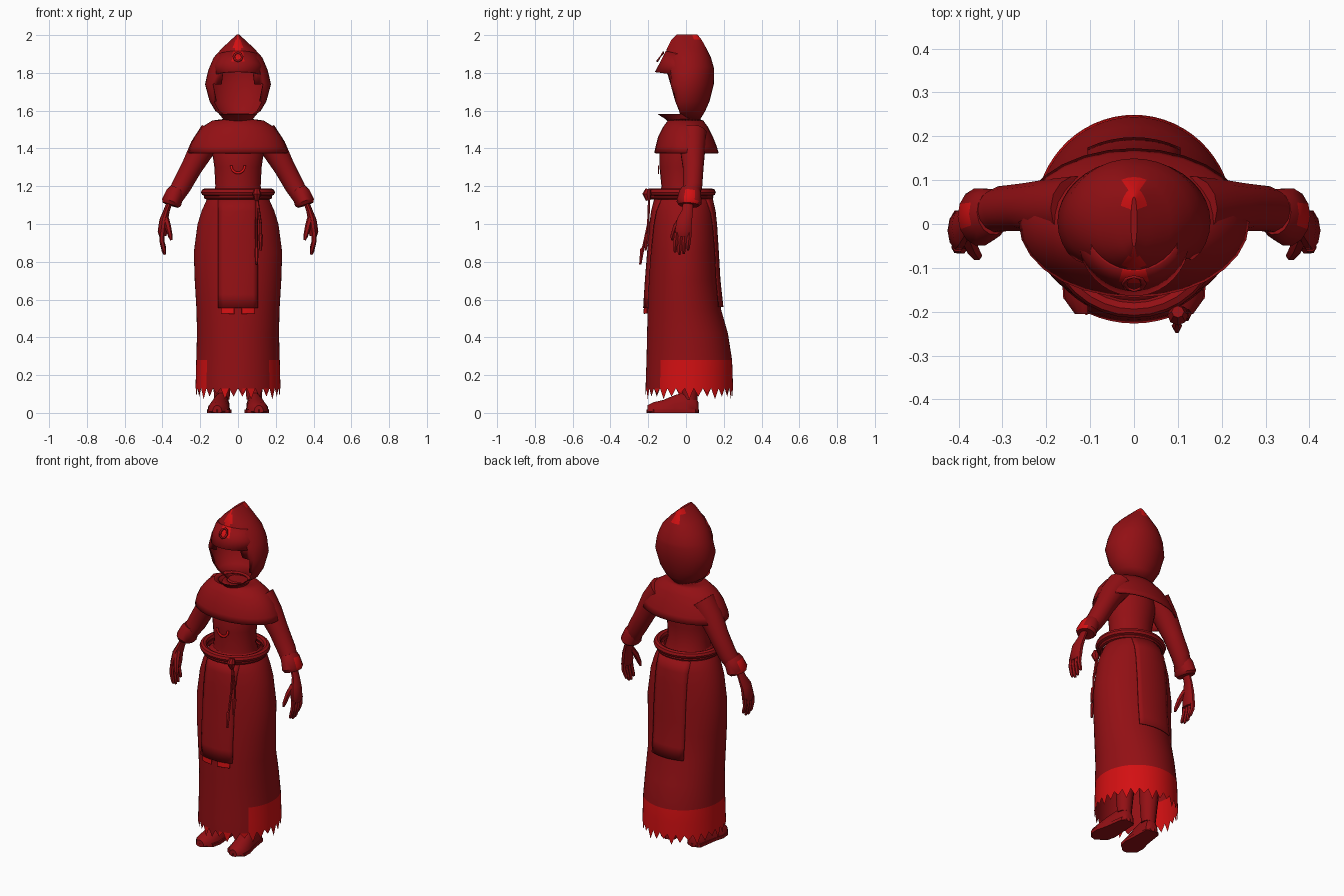
import bpy, bmesh, math
from mathutils import Vector

if "Cube" in bpy.data.objects:
    bpy.data.objects.remove(bpy.data.objects["Cube"])

def material(name, rgb):
    m = bpy.data.materials.new(name)
    m.diffuse_color = (*rgb, 1)
    m.use_nodes = True
    m.node_tree.nodes["Principled BSDF"].inputs["Base Color"].default_value = m.diffuse_color
    return m

MATS = [material("dark red cloth", (0.29, 0.005, 0.007)),
        material("bright red trim", (0.65, 0.005, 0.006))]

def finish(name, bm, rule=None, angle=40, thick=0):
    """Turn a bmesh into a shaded object, colouring faces by a rule on their centres."""
    bmesh.ops.recalc_face_normals(bm, faces=bm.faces)
    for f in bm.faces:
        f.material_index = int(rule(f.calc_center_median())) if rule else 0
    me = bpy.data.meshes.new(name)
    bm.to_mesh(me)
    bm.free()
    ob = bpy.data.objects.new(name, me)
    bpy.context.collection.objects.link(ob)
    for m in MATS:
        me.materials.append(m)
    if thick:
        mod = ob.modifiers.new("thickness", 'SOLIDIFY')
        mod.thickness = thick
        mod.offset = 0
    bpy.ops.object.select_all(action='DESELECT')
    ob.select_set(True)
    bpy.context.view_layer.objects.active = ob
    bpy.ops.object.shade_smooth_by_angle(angle=math.radians(angle))
    return ob

def skin(rings, closed=True, caps=(False, False)):
    """Bridge equal-length rings of points with quads."""
    bm = bmesh.new()
    rows = [[bm.verts.new(p) for p in r] for r in rings]
    n = len(rows[0])
    for a, b in zip(rows, rows[1:]):
        for i in range(n if closed else n - 1):
            j = (i + 1) % n
            bm.faces.new((a[i], a[j], b[j], b[i]))
    for cap, r in zip(caps, (rows[0], rows[-1])):
        if cap:
            bm.faces.new(r)
    return bm

def oval(z, hw, yf, yb, n):
    c, r = (yf + yb) / 2, (yb - yf) / 2
    return [Vector((hw * math.sin(2 * math.pi * i / n),
                    c - r * math.cos(2 * math.pi * i / n), z)) for i in range(n)]

def tube(path, radii, n=10, flat=1.0):
    """Tapered tube along a mostly downward path."""
    pts = [Vector(p) for p in path]
    rings = []
    for i, (p, r) in enumerate(zip(pts, radii)):
        d = pts[min(i + 1, len(pts) - 1)] - pts[max(i - 1, 0)]
        q = Vector((0, 0, -1)).rotation_difference(d)
        rings.append([p + q @ Vector((r * flat * math.cos(2 * math.pi * k / n),
                                      r * math.sin(2 * math.pi * k / n), 0)) for k in range(n)])
    return skin(rings, caps=(True, True))

# Skirt: z, half width, front y, back y
SKIRT = [(1.17, .13, -.14, .11), (1.13, .165, -.165, .14), (1.07, .192, -.175, .148),
         (1.0, .214, -.182, .155), (.85, .234, -.19, .163), (.7, .229, -.198, .17),
         (.55, .22, -.203, .185), (.42, .217, -.206, .222), (.28, .221, -.209, .244),
         (.2, .223, -.212, .247), (.13, .225, -.214, .249)]
N = 60
bm = skin([oval(*r, N) for r in SKIRT])
bm.verts.ensure_lookup_table()
last = list(bm.verts)[-N:]
# Ragged hem teeth
for i in range(0, N, 2):
    a, m, b = last[i], last[i + 1], last[(i + 2) % N]
    tip = bm.verts.new(m.co + Vector((0, 0, -.03 - .028 * ((i * 7) % 3) / 2)))
    bm.faces.new((a, m, tip))
    bm.faces.new((m, b, tip))
def hem_rule(c):
    if c.z > .28 or c.y < -.14 and c.z > .125:
        return 0
    if c.z < .125:
        return c.y > -.1 or int((c.x + 1) / .06) % 2
    return 1
finish("skirt", bm, hem_rule)

def skirt_y(x, z, back):
    for (z0, w0, f0, b0), (z1, w1, f1, b1) in zip(SKIRT, SKIRT[1:]):
        if z1 <= z <= z0:
            t = (z0 - z) / (z0 - z1)
            w, f, b = w0 + (w1 - w0) * t, f0 + (f1 - f0) * t, b0 + (b1 - b0) * t
            s = math.sqrt(max(0, 1 - (x / w) ** 2))
            return (f + b) / 2 + (b - f) / 2 * (s if back else -s)

def panel(name, x0, x1, z0, z1, back, off0, off1, rule=None):
    rings = []
    for k in range(9):
        t = k / 8
        z = z0 + (z1 - z0) * t
        off = (off0 + (off1 - off0) * t) * (1 if back else -1)
        rings.append([(x0 + (x1 - x0) * i / 8,
                       skirt_y(x0 + (x1 - x0) * i / 8, z, back) + off, z) for i in range(9)])
    finish(name, skin(rings, closed=False), rule, thick=.004)

# Hanging cloth panels
panel("front_panel", -.105, .105, 1.14, .555, False, .006, .022)
panel("back_panel", -.105, .105, 1.14, .56, True, .006, .012)
for s in (-1, 1):
    panel("front_panel_tab", s * .02, s * .09, .56, .525, False, .019, .021, lambda c: 1)

# Torso
finish("torso", skin([oval(*r, 24) for r in [
    (1.13, .135, -.14, .1), (1.2, .12, -.13, .075), (1.3, .125, -.14, .08),
    (1.4, .14, -.14, .095), (1.5, .13, -.1, .09), (1.56, .055, -.045, .06)]], caps=(True, True)))

# Shoulder cape
finish("shoulder_cape", skin([oval(*r, 28) for r in [
    (1.555, .06, -.06, .065), (1.545, .135, -.095, .09), (1.51, .19, -.12, .115),
    (1.46, .228, -.145, .14), (1.41, .252, -.158, .16), (1.375, .26, -.165, .17)]]), thick=.006)

# Flared collar under the hood
finish("collar", skin([oval(*r, 20) for r in [
    (1.52, .06, -.07, .05), (1.555, .075, -.105, .05), (1.582, .1, -.15, .04),
    (1.575, .08, -.125, .03)]]), thick=.004)

# Hood: flat-cut front forms the face opening, then removed
HOOD = [(1.55, .05, -.06, .07, -.02), (1.6, .118, -.1, .1, -.035), (1.65, .148, -.12, .122, -.055),
        (1.74, .172, -.135, .145, -.08), (1.81, .156, -.125, .147, -.1), (1.83, .148, -.12, .144, -.12),
        (1.88, .127, -.112, .13, -.2), (1.93, .082, -.098, .105, -.2),
        (1.975, .033, -.075, .08, -.2), (2.0, .006, -.05, .06, -.2)]
rings = []
for z, hw, yf, yb, cut in HOOD:
    r = oval(z, hw, yf, yb, 36)
    for p in r:
        p.y = max(p.y, cut)
    rings.append(r)
bm = skin(rings, caps=(False, True))
cuts = {round(h[0], 3): h[4] for h in HOOD}
gone = [f for f in bm.faces if f.calc_center_median().z < 1.82 and
        all(v.co.y < cuts[round(v.co.z, 3)] + .001 for v in f.verts)]
bmesh.ops.delete(bm, geom=gone, context='FACES')
finish("hood", bm, lambda c: abs(c.x) < .022 and c.z > 1.88 and
       (c.y < -.06 or c.y > .04 and c.z > 1.93), thick=.005)

# Visor peak over the face opening
rings = []
for z, hw, y0, ry, lift in [(1.915, .1, -.02, .085, -.02), (1.86, .13, -.02, .112, -.035),
                            (1.805, .125, -.03, .132, -.02)]:
    rings.append([(hw * math.sin(a), y0 - ry * math.cos(a), z + lift * (1 - math.cos(a)))
                  for a in [math.radians(-85 + 10 * i) for i in range(18)]])
finish("visor", skin(rings, closed=False),
       lambda c: abs(c.x) < .03 and c.z > 1.84, thick=.006)

# Small ring ornament on the visor
bm = skin([[(r * math.cos(k * math.pi / 4), -.136 - (.016 * -math.sin(k * math.pi / 4)), 
             1.885 + r * math.sin(k * math.pi / 4)) for k in range(8)] for r in (.017, .028)])
finish("visor_ornament", bm, None, thick=.006)

# Necklace
arc = [math.pi + math.pi * i / 10 for i in range(11)]
finish("necklace", skin([[(r * math.cos(a), -.146, 1.31 + r * math.sin(a) * 1.1) for a in arc]
                         for r in (.03, .042)], closed=False), lambda c: 1, thick=.006)

# Rope belt rings
for name, z, rx, ry, t in [("rope_belt", 1.168, .176, .166, .02), ("lower_belt", 1.143, .168, .16, .013)]:
    rings = [[((rx + t * math.cos(b)) * math.sin(a), -.028 - (ry + t * math.cos(b)) * math.cos(a),
               z + t * math.sin(b)) for b in [math.pi * k / 4 for k in range(8)]]
             for a in [2 * math.pi * i / 32 for i in range(33)]]
    bm = skin(rings)
    bmesh.ops.remove_doubles(bm, verts=bm.verts, dist=1e-5)
    finish(name, bm)

# Belt knot and hanging cords
finish("belt_knot", tube([(.1, -.2, 1.185), (.1, -.207, 1.16), (.1, -.2, 1.125)], [.014, .024, .012], 8))
for x, z, y in ((.098, .785, -.242), (.12, .86, -.215)):
    finish("belt_cord", tube([(.1, -.195, 1.14), (x, -.2, 1.0), (x, y + .015, z + .09),
                              (x, y + .01, z + .08), (x, y, z)],
                             [.007, .007, .007, .012, .007], 6))

for s in (-1, 1):
    def P(*pts):
        return [(s * x, y, z) for x, y, z in pts]
    # Sleeve
    finish("sleeve", tube(P((.13, .035, 1.48), (.19, .035, 1.4), (.245, .038, 1.3),
                            (.3, .035, 1.2), (.335, .02, 1.14)), [.075, .068, .056, .052, .045], 14))
    # Turned cuff
    finish("cuff", tube(P((.322, .025, 1.185), (.332, .022, 1.165), (.352, .016, 1.115),
                          (.357, .015, 1.1)), [.05, .06, .067, .055], 14, .8),
           lambda c: abs(c.x) > .385 and c.z < 1.16 and c.y > .0)
    # Hand, fingers and thumb
    finish("hand", tube(P((.36, .012, 1.12), (.378, .008, 1.07), (.393, -.008, 1.02),
                          (.4, -.015, .96), (.398, -.015, .935)), [.028, .03, .042, .046, .035], 10, .55))
    for k in range(4):
        y = -.05 + .023 * k
        e = (.0, .012, .008, -.012)[k]
        finish("finger", tube(P((.402, y, .955), (.403, y - .005, .91), (.392, y - .008, .865 - e),
                                (.387, y - .008, .85 - e)), [.014, .013, .011, .006], 6))
    finish("thumb", tube(P((.383, -.025, 1.03), (.37, -.055, .985), (.358, -.072, .935),
                           (.353, -.074, .915)), [.018, .016, .012, .006], 6))
    # Shoe: y, centre x, half width, height
    rings = []
    for y, cx, w, h in [(.065, .085, .025, .05), (.05, .085, .042, .08), (0, .088, .046, .105),
                        (-.06, .095, .052, .088), (-.12, .103, .06, .062), (-.17, .108, .052, .05),
                        (-.205, .11, .025, .032)]:
        rings.append([(s * cx + w * math.cos(a), y, .008 + max(0, h * math.sin(a)) +
                       min(0, .016 * math.sin(a)) * .5)
                      for a in [2 * math.pi * k / 14 for k in range(14)]])
    finish("shoe", skin(rings, caps=(True, True)))
    # Sole
    finish("sole", skin([[(s * (.088 + .02 * max(0, -y) / .2) + w * 1.04, y, z) for y, w in
                          [(.07, 0), (.05, .042), (-.06, .052), (-.12, .062), (-.17, .054), (-.208, 0),
                           (-.17, -.054), (-.12, -.062), (-.06, -.052), (.05, -.042)]]
                         for z in (0, .018)], caps=(True, True)))
    # Lower leg
    finish("leg", tube([(s * .085, .03, .5), (s * .085, .025, .25), (s * .085, .02, .07)],
                       [.065, .055, .04], 12))
